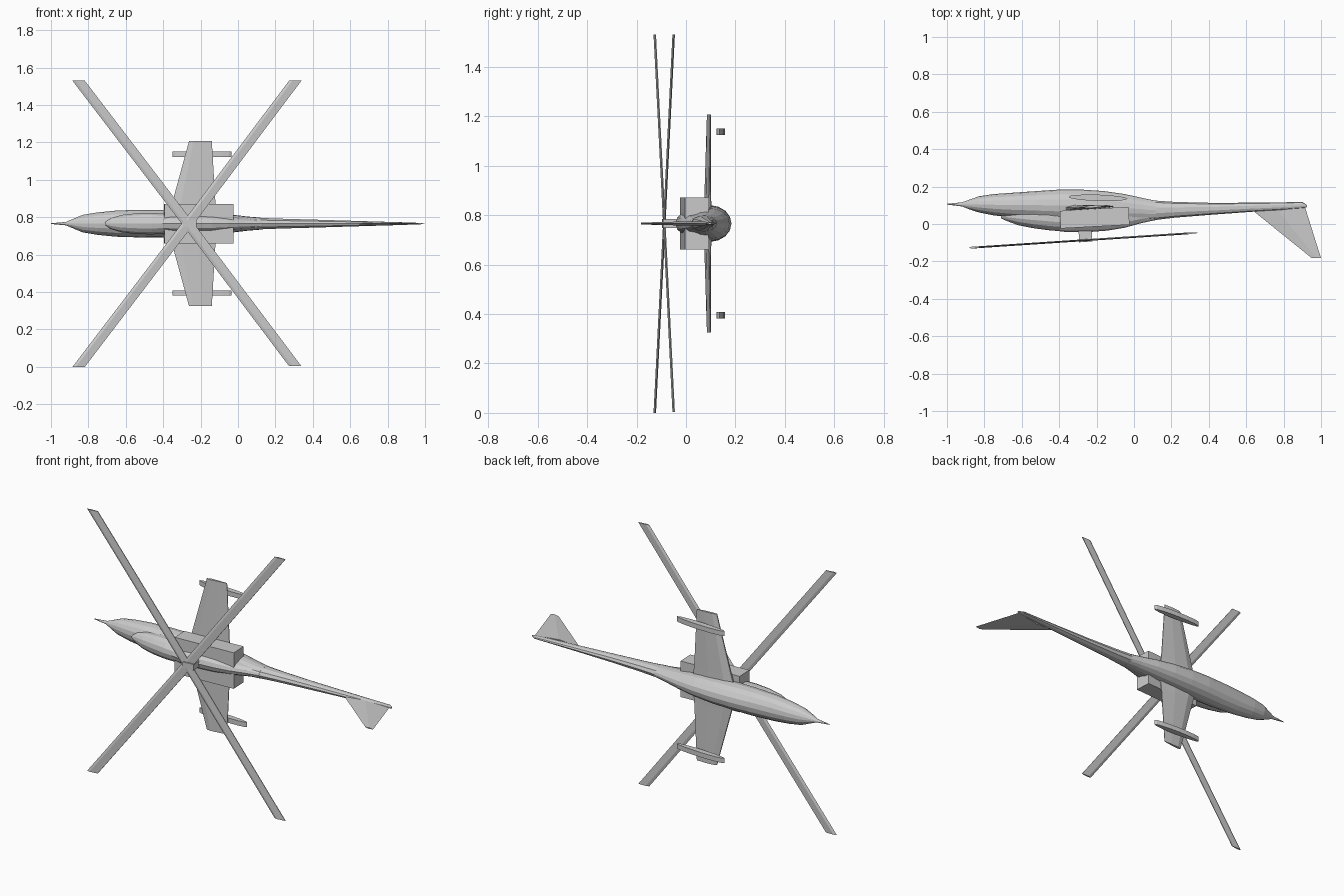
import bpy, bmesh, math

if "Cube" in bpy.data.objects:
    bpy.data.objects.remove(bpy.data.objects["Cube"])

ZC = 0.766  # symmetry plane of the aircraft


def make(name, verts, faces, smooth=False):
    me = bpy.data.meshes.new(name)
    me.from_pydata(verts, [], faces)
    bm = bmesh.new()
    bm.from_mesh(me)
    bmesh.ops.recalc_face_normals(bm, faces=bm.faces)
    bm.to_mesh(me)
    bm.free()
    ob = bpy.data.objects.new(name, me)
    bpy.context.collection.objects.link(ob)
    for p in me.polygons:
        p.use_smooth = smooth
    return ob


def skin(name, rings, smooth=False):
    """Bridge equal-length point rings and cap both ends."""
    n = len(rings[0])
    verts = [v for r in rings for v in r]
    faces = [(i * n + j, i * n + (j + 1) % n, (i + 1) * n + (j + 1) % n, (i + 1) * n + j)
             for i in range(len(rings) - 1) for j in range(n)]
    faces += [tuple(range(n)), tuple(range(len(verts) - n, len(verts)))]
    return make(name, verts, faces, smooth)


def loft(name, stations, n=16):
    """Oval sections along x: (x, y low, y high, half width)."""
    rings = []
    for x, a, b, w in stations:
        rings.append([(x, (a + b) / 2 + (b - a) / 2 * math.cos(t), ZC + w * math.sin(t))
                      for t in (2 * math.pi * k / n for k in range(n))])
    return skin(name, rings)


def prism(name, outline, z0, z1):
    return skin(name, [[(x, y, z) for x, y in outline] for z in (z0, z1)])


# Main hull with spike nose
loft("hull", [
    (-1.0, .104, .108, .002), (-.92, .094, .116, .009), (-.88, .078, .130, .026),
    (-.83, .062, .148, .047), (-.75, .046, .160, .060), (-.65, .035, .167, .070),
    (-.52, .025, .176, .074), (-.40, .015, .184, .073), (-.28, .010, .184, .070),
    (-.16, .010, .176, .062), (-.05, .012, .160, .050), (.05, .018, .138, .038),
    (.12, .022, .124, .032)])

# Tail boom
loft("tail_boom", [
    (.0, .005, .140, .040), (.10, .020, .126, .033), (.22, .034, .118, .028),
    (.42, .050, .113, .022), (.64, .066, .114, .015), (.80, .076, .116, .010),
    (.90, .084, .118, .007), (.925, .090, .102, .004)], 10)

# Canopy bulge
loft("canopy", [
    (-.71, .030, .050, .008), (-.68, .016, .070, .030), (-.62, -.006, .085, .048),
    (-.54, -.022, .090, .057), (-.46, -.033, .090, .059), (-.40, -.038, .085, .055),
    (-.37, -.030, .070, .045)], 14)

# Rotor fairing behind the canopy
loft("rotor_fairing", [
    (-.42, -.036, .080, .044), (-.36, -.043, .080, .050), (-.25, -.044, .085, .050),
    (-.14, -.035, .085, .046), (-.05, -.020, .090, .038), (.04, .005, .095, .030),
    (.14, .026, .100, .022)], 12)

# Engine block, slightly tilted
prism("engine_block", [(-.392, -.024), (-.024, -.004), (-.029, .092), (-.396, .070)],
      ZC - .105, ZC + .105)

# Tail fin, thinning to the tip
fin_root = [(.64, .068), (.77, .074), (.915, .088)]
fin_tip = [(.95, -.182), (.975, -.183), (1.0, -.183)]
rings = []
for row, w in ((fin_root, .010), (fin_tip, .004)):
    (x0, y0), (x1, y1), (x2, y2) = row
    rings.append([(x0, y0, ZC), (x1, y1, ZC + w), (x2, y2, ZC), (x1, y1, ZC - w)])
skin("tail_fin", rings)

# Stub wings and store pods, mirrored across the symmetry plane
foil = [(0, .3), (.2, 1), (.6, .8), (1, .15), (1, -.15), (.6, -.6), (.2, -.8), (0, -.3)]
for side, s in (("upper", 1), ("lower", -1)):
    rings = []
    for d, x0, x1, y, t in ((0, -.385, -.105, .088, .018), (.10, -.355, -.12, .089, .015),
                            (.441, -.262, -.14, .094, .008)):
        rings.append([(x0 + (x1 - x0) * u, y + t * v + .010 * (u - .5), ZC + s * d)
                      for u, v in foil])
    skin(side + "_wing", rings)

    pod = []
    for k in range(16):
        a = 2 * math.pi * k / 16
        c, q = math.cos(a), math.sin(a)
        pod.append((-.193 + .157 * c, .140 + .017 * q - .005 * c))
    prism(side + "_pod", pod, ZC + s * .357, ZC + s * .385)

# Rotor mast
prism("rotor_mast", [(-.293, -.098), (-.223, -.093), (-.227, -.02), (-.297, -.025)],
      ZC - .018, ZC + .018)


# Four rotor blades in a tilted disc, tips cut square to z
def disc_y(x):
    return -.087 + .066 * (x + .27)


HX = -.268
for i, (tx, tz) in enumerate(((-.852, 1.53), (.306, 1.53), (-.852, 0), (.306, .004))):
    rings = []
    for cx, z in ((HX, ZC), (tx, tz)):
        rings.append([(cx + dx, disc_y(cx + dx) + dy, z) for dx, dy in
                      ((-.033, 0), (-.015, .005), (.033, .002), (.033, -.002), (-.015, -.005))])
    skin("rotor_blade_%d" % (i + 1), rings)
